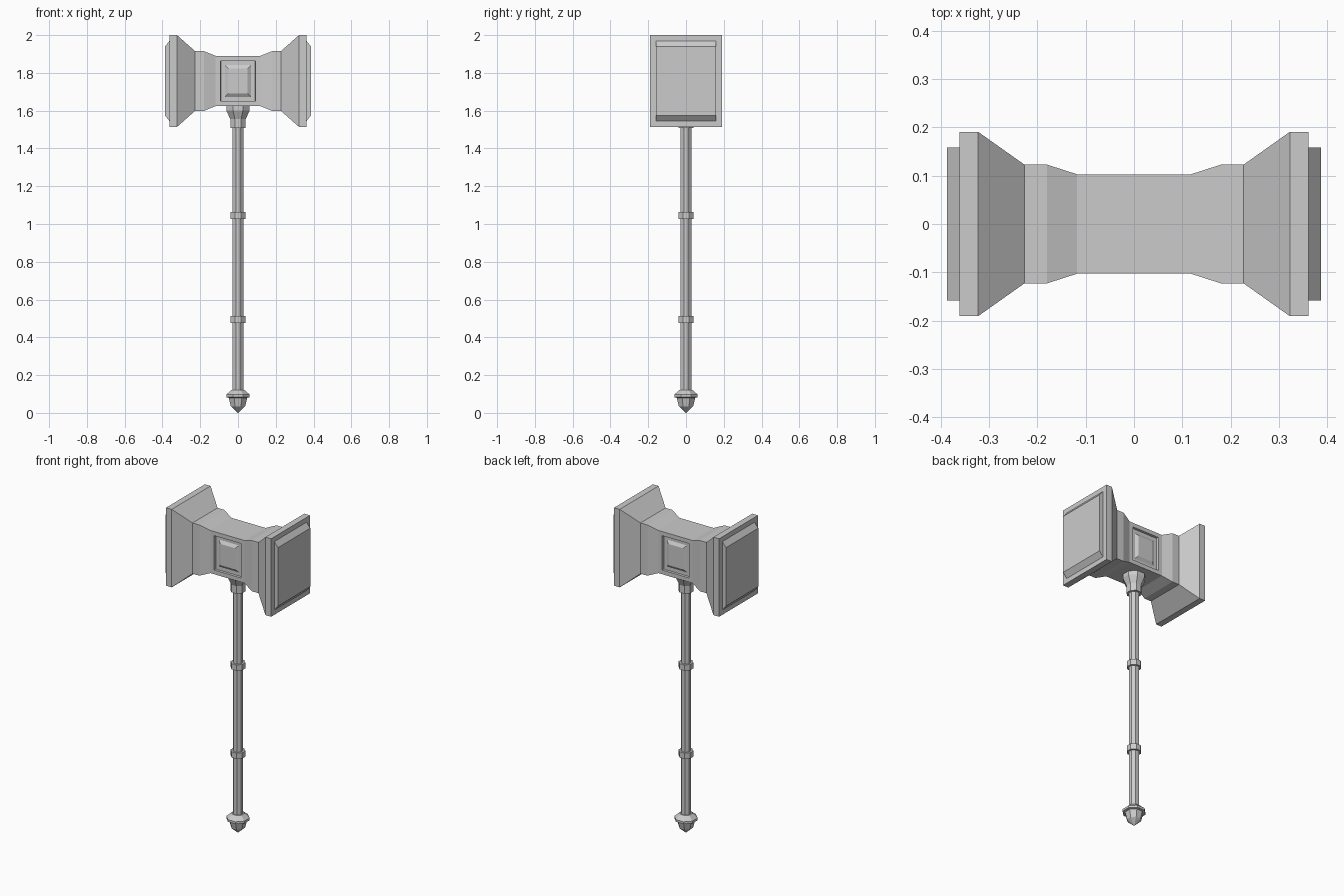
import bpy, bmesh
from math import cos, sin, pi

if "Cube" in bpy.data.objects:
    bpy.data.objects.remove(bpy.data.objects["Cube"])

HEAD_Z = 1.757


def finish(name, bm):
    bmesh.ops.recalc_face_normals(bm, faces=bm.faces)
    me = bpy.data.meshes.new(name)
    bm.to_mesh(me)
    bm.free()
    ob = bpy.data.objects.new(name, me)
    bpy.context.collection.objects.link(ob)
    return ob


def loft(bm, rings):
    loops = [[bm.verts.new(p) for p in r] for r in rings]
    n = len(loops[0])
    for a, b in zip(loops, loops[1:]):
        for i in range(n):
            j = (i + 1) % n
            bm.faces.new((a[i], a[j], b[j], b[i]))
    bm.faces.new(loops[0][::-1])
    bm.faces.new(loops[-1])


def octagon_part(name, profile):
    """Eight-sided lathe; profile holds (flat-to-centre distance, z)."""
    bm = bmesh.new()
    k = 1 / cos(pi / 8)
    loft(bm, [[(r * k * cos((i + .5) * pi / 4), r * k * sin((i + .5) * pi / 4), z)
               for i in range(8)] for r, z in profile])
    return finish(name, bm)


# Hammer head: rectangular sections along x (x, half depth, half height)
half = [(0.118, 0.103, 0.133), (0.18, 0.123, 0.158), (0.227, 0.123, 0.158),
        (0.323, 0.191, 0.243), (0.362, 0.191, 0.243),
        (0.362, 0.159, 0.213), (0.387, 0.159, 0.182)]
sections = [(-x, y, z) for x, y, z in reversed(half)] + half
bm = bmesh.new()
loft(bm, [[(x, -y, HEAD_Z - z), (x, y, HEAD_Z - z), (x, y, HEAD_Z + z), (x, -y, HEAD_Z + z)]
          for x, y, z in sections])
bmesh.ops.recalc_face_normals(bm, faces=bm.faces)

# Recessed panels with a bevelled block, front and back
for side in (-1, 1):
    panel = [f for f in bm.faces
             if f.normal.y * side > 0.99 and abs(f.calc_center_median().x) < 0.01]
    for thickness, depth in ((0.026, 0), (0.001, -0.014), (0.022, 0), (0.018, 0.012)):
        bmesh.ops.inset_region(bm, faces=panel, thickness=thickness, depth=depth,
                               use_even_offset=True)
finish("hammer_head", bm)

# Shaft, socket under the head, grip rings and pommel
octagon_part("shaft", [(0.028, 0.10), (0.028, 1.56)])
octagon_part("socket", [(0.041, 1.508), (0.041, 1.555), (0.061, 1.60), (0.061, 1.635)])
for i, z in enumerate((0.495, 1.045)):
    octagon_part(f"grip_ring_{i + 1}", [(0.039, z - 0.018), (0.039, z + 0.018)])
octagon_part("pommel", [(0.001, 0.0), (0.038, 0.035), (0.049, 0.08), (0.062, 0.083),
                        (0.062, 0.097), (0.034, 0.122)])
